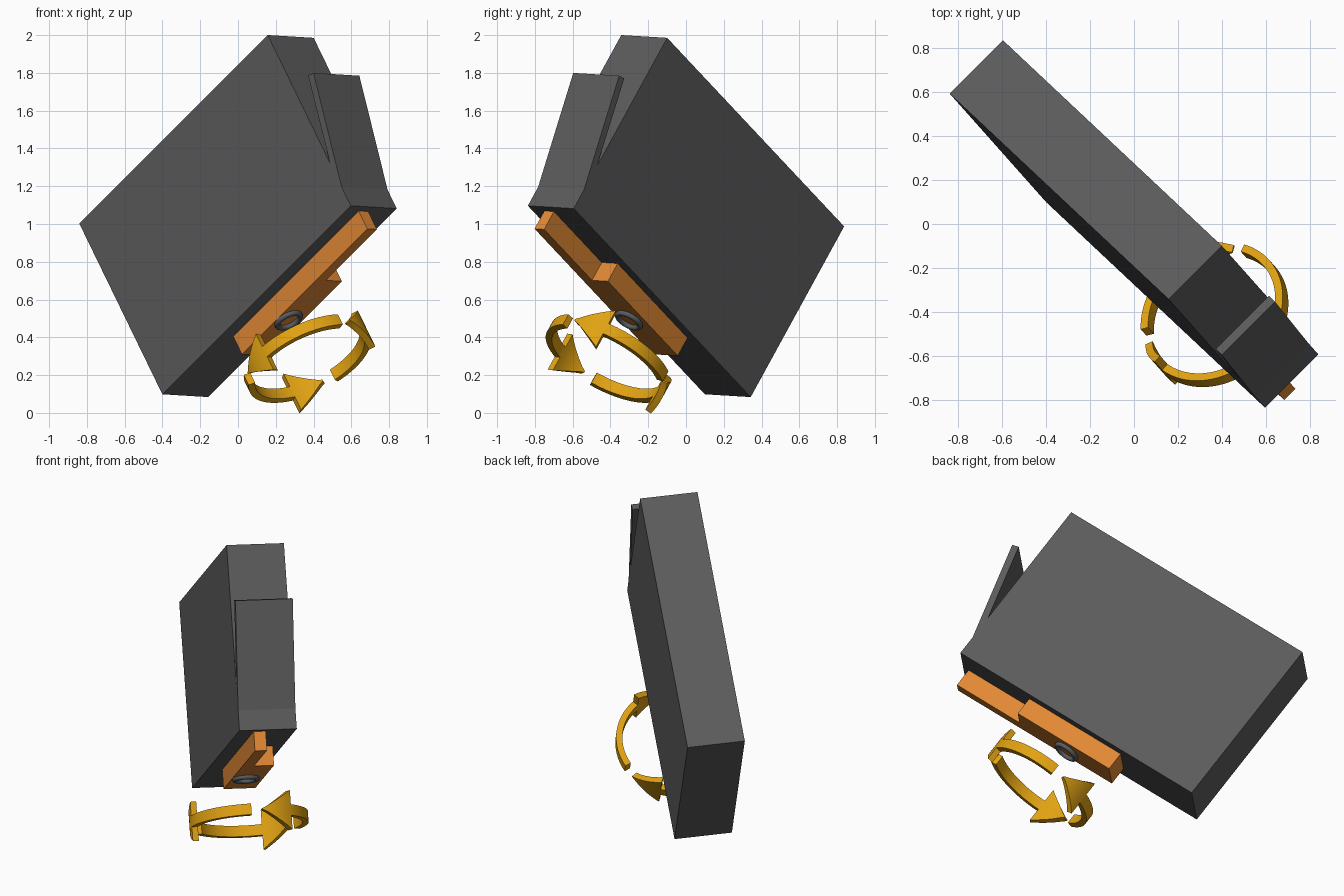
import bpy, bmesh
from math import radians, cos, sin
from mathutils import Matrix, Vector

if "Cube" in bpy.data.objects:
    bpy.data.objects.remove(bpy.data.objects["Cube"])

# Local frame of the tilted body: U = length, T = thickness, W = height
T = Vector((0.706, 0.706, -0.043)).normalized()
W = Vector((-0.4015, 0.4327, 0.8074))
W = (W - T * W.dot(T)).normalized()
U = T.cross(W)
FRAME = Matrix.Translation((0, 0, 1.042)) @ Matrix((U, T, W)).transposed().to_4x4()
HU, HT, HW = 0.847, 0.172, 0.56


def material(name, rgb):
    m = bpy.data.materials.new(name)
    m.diffuse_color = (*rgb, 1)
    m.use_nodes = True
    m.node_tree.nodes["Principled BSDF"].inputs["Base Color"].default_value = m.diffuse_color
    return m


GREY = material("dark grey", (0.105, 0.105, 0.105))
ORANGE = material("orange", (0.76, 0.25, 0.035))
YELLOW = material("golden yellow", (0.75, 0.36, 0.006))
METAL = material("ring grey", (0.10, 0.11, 0.125))


def finish(bm, name, mat, smooth=False):
    bmesh.ops.recalc_face_normals(bm, faces=bm.faces)
    me = bpy.data.meshes.new(name)
    bm.to_mesh(me)
    bm.free()
    me.materials.append(mat)
    ob = bpy.data.objects.new(name, me)
    ob.matrix_world = FRAME
    bpy.context.collection.objects.link(ob)
    if smooth:
        bpy.context.view_layer.objects.active = ob
        ob.select_set(True)
        bpy.ops.object.shade_smooth_by_angle(angle=radians(35))
        ob.select_set(False)
    return ob


def loft(name, mat, sections, smooth=False):
    """Skin a row of equal-sized cross-sections and cap both ends."""
    bm = bmesh.new()
    rows = [[bm.verts.new(p) for p in s] for s in sections]
    n = len(rows[0])
    for a, b in zip(rows, rows[1:]):
        for i in range(n):
            j = (i + 1) % n
            bm.faces.new((a[i], a[j], b[j], b[i]))
    bm.faces.new(rows[0])
    bm.faces.new(rows[-1])
    return finish(bm, name, mat, smooth)


def prism_t(name, mat, profile, t0, t1):
    return loft(name, mat, [[(u, t, w) for u, w in profile] for t in (t0, t1)])


# Main slab and the flap hinged open at its end
prism_t("body", GREY, [(-HU, -HW), (HU, -HW), (HU, HW), (-HU, HW)], -HT, HT)
prism_t("flap", GREY, [(0.820, -0.54), (1.012, 0.191), (0.972, 0.202), (0.780, -0.54)], -HT, HT)

# L-shaped mounting rail under the slab
outline = [(-0.32, -0.08), (0.807, -0.08), (0.807, -0.008),
           (0.349, -0.008), (0.349, 0.111), (-0.32, 0.111)]
loft("mounting_rail", ORANGE, [[(u, t, w) for u, t in outline] for w in (-0.677, -HW)])

# Screw ring on the rail
bpy.ops.mesh.primitive_torus_add(major_segments=40, minor_segments=12,
                                 major_radius=0.066, minor_radius=0.015)
ring = bpy.context.object
ring.name = "screw_ring"
ring.matrix_world = FRAME @ Matrix.Translation((0, 0, -0.685))
ring.data.materials.append(METAL)
bpy.ops.object.shade_smooth_by_angle(angle=radians(60))
ring.select_set(False)

# Three curved arrows chasing each other around the mounting axis
R_OUT, R_IN, W0 = 0.352, 0.315, -0.935
HEAD, BAND, HEAD_ANGLE, SPAN = 0.118, 0.033, 32, 109


def arrow(index, tip):
    steps = [(HEAD_ANGLE * i / 8, max(0.004, HEAD * i / 8)) for i in range(9)]
    steps += [(HEAD_ANGLE + (SPAN - HEAD_ANGLE) * i / 20, BAND) for i in range(21)]
    sections = []
    for da, h in steps:
        a = radians(tip + da)
        sections.append([(r * cos(a), r * sin(a), W0 + w)
                         for r, w in ((R_IN, -h), (R_OUT, -h), (R_OUT, h), (R_IN, h))])
    loft(f"rotation_arrow_{index}", YELLOW, sections, True)


for k in range(3):
    arrow(k + 1, -116 + 120 * k)
